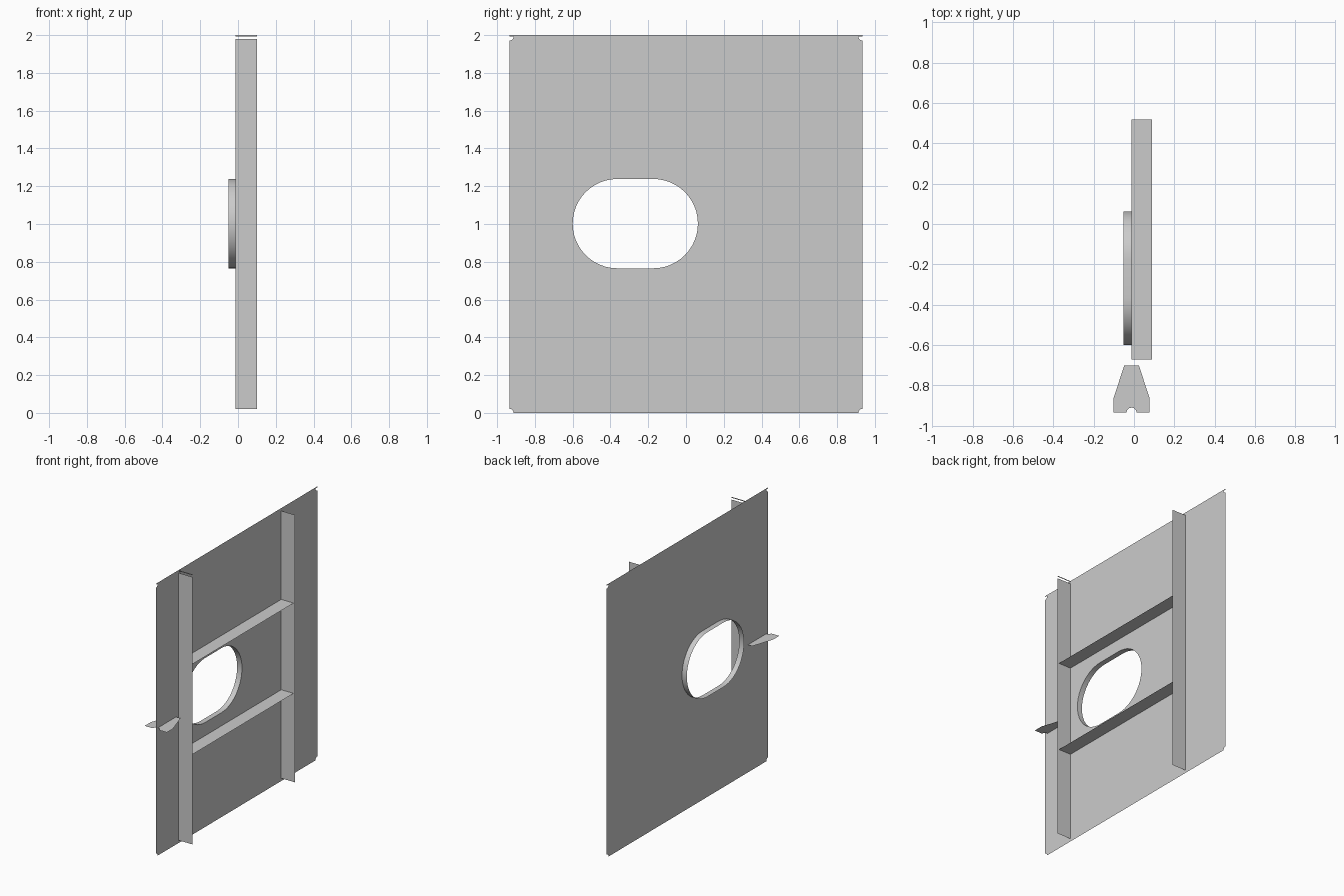
import bpy, bmesh, math

if "Cube" in bpy.data.objects:
    bpy.data.objects.remove(bpy.data.objects["Cube"])

PX = -0.012            # plane of the main plate
steel = bpy.data.materials.new("light_grey_steel")
steel.diffuse_color = (0.6, 0.6, 0.6, 1)
steel.use_nodes = True
steel.node_tree.nodes["Principled BSDF"].inputs["Base Color"].default_value = steel.diffuse_color


def finish(bm, name):
    me = bpy.data.meshes.new(name)
    bm.to_mesh(me)
    bm.free()
    me.materials.append(steel)
    ob = bpy.data.objects.new(name, me)
    bpy.context.collection.objects.link(ob)
    return ob


def sheet(name, pts):
    """Thin steel sheet from an outline."""
    bm = bmesh.new()
    f = bm.faces.new([bm.verts.new(p) for p in pts])
    bmesh.ops.triangulate(bm, faces=[f])
    return finish(bm, name)


def arc(cy, cz, r, a0, a1, n):
    return [(cy + r * math.cos(math.radians(a0 + (a1 - a0) * i / n)),
             cz + r * math.sin(math.radians(a0 + (a1 - a0) * i / n)))
            for i in range(n + 1)]


# Oval opening outline
R, CZ = 0.2365, 1.002
hole = arc(0.063 - R, CZ, R, -90, 90, 24) + arc(-0.60 + R, CZ, R, 90, 270, 24)

# Main plate: scalloped corners, narrow full-width strip along the top
W, T, r = 0.935, 1.993, 0.022
right = arc(W, 0, r, 180, 90, 5) + arc(W, T, r, 270, 180, 5) + [(W, T), (W, 2.0)]
outline = right + [(-y, z) for y, z in reversed(right)]
bm = bmesh.new()
edges = []
for loop in (outline, hole):
    vs = [bm.verts.new((PX, y, z)) for y, z in loop]
    edges += [bm.edges.new((vs[i - 1], vs[i])) for i in range(len(vs))]
bmesh.ops.triangle_fill(bm, use_beauty=True, use_dissolve=False, edges=edges, normal=(1, 0, 0))
finish(bm, "main_plate")

# Collar around the opening
bm = bmesh.new()
a = [bm.verts.new((PX, y, z)) for y, z in hole]
b = [bm.verts.new((-0.051, y, z)) for y, z in hole]
for i in range(len(a)):
    bm.faces.new((a[i - 1], a[i], b[i], b[i - 1]))
collar = finish(bm, "opening_collar")
bpy.context.view_layer.objects.active = collar
collar.select_set(True)
bpy.ops.object.shade_smooth_by_angle(angle=math.radians(30))

# Upright stiffeners
for name, y in (("front_upright", -0.672), ("rear_upright", 0.518)):
    sheet(name, [(PX, y, 0.02), (0.1, y, 0.02), (0.1, y, 1.98), (PX, y, 1.98)])

# Short top strip above the front upright
sheet("top_strip", [(PX, -0.672, T), (0.1, -0.672, T), (0.1, -0.672, 2), (PX, -0.672, 2)])

# Cross stiffeners
for name, z in (("lower_cross_stiffener", 0.669), ("upper_cross_stiffener", 1.331)):
    sheet(name, [(PX, -0.672, z), (0.088, -0.672, z), (0.088, 0.518, z), (PX, 0.518, z)])

# Tapered edge brackets either side of the plate
for name, s in (("outer_bracket", -1), ("inner_bracket", 1)):
    prof = [(0, -0.70), (0.036, -0.70), (0.09, -0.865), (0.09, -W)] + arc(0, -W, 0.025, 0, 90, 6)
    sheet(name, [(PX + s * x, y, 0.935) for x, y in prof])
